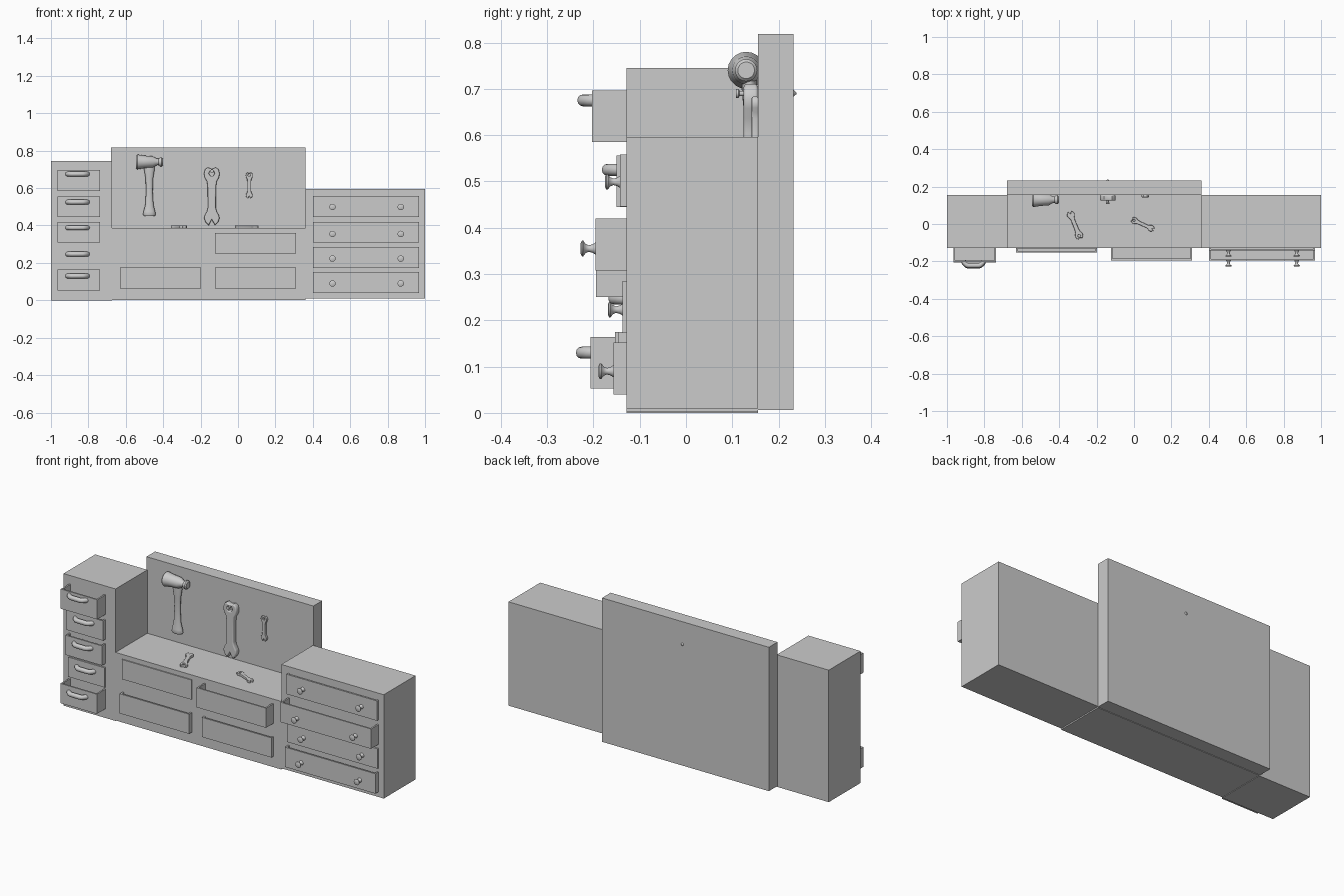
import bpy, bmesh, math
from mathutils import Matrix, Vector

if "Cube" in bpy.data.objects:
    bpy.data.objects.remove(bpy.data.objects["Cube"])


def finish(name, bm, smooth=False):
    bmesh.ops.recalc_face_normals(bm, faces=bm.faces)
    me = bpy.data.meshes.new(name)
    bm.to_mesh(me)
    bm.free()
    ob = bpy.data.objects.new(name, me)
    bpy.context.collection.objects.link(ob)
    if smooth:
        shade(ob)
    return ob


def shade(ob):
    bpy.ops.object.select_all(action='DESELECT')
    ob.select_set(True)
    bpy.context.view_layer.objects.active = ob
    bpy.ops.object.shade_smooth_by_angle(angle=math.radians(40))


def cube(x0, x1, y0, y1, z0, z1):
    bm = bmesh.new()
    bmesh.ops.create_cube(bm, size=1)
    for v in bm.verts:
        v.co = Vector((x0 + (v.co.x + .5) * (x1 - x0),
                       y0 + (v.co.y + .5) * (y1 - y0),
                       z0 + (v.co.z + .5) * (z1 - z0)))
    return bm


FACE = -0.128  # front plane of the cabinets


def drawer(name, x0, x1, z0, z1, front):
    # open-topped box whose back end hides inside the cabinet
    bm = cube(x0, x1, front, FACE + 0.03, z0, z1)
    bm.normal_update()
    top = max(bm.faces, key=lambda f: f.calc_center_median().z)
    bmesh.ops.inset_region(bm, faces=[top], thickness=0.012)
    res = bmesh.ops.extrude_face_region(bm, geom=[top])
    bmesh.ops.translate(bm, vec=(0, 0, -(z1 - z0) * 0.85),
                        verts=[g for g in res['geom'] if isinstance(g, bmesh.types.BMVert)])
    if top.is_valid:
        bm.faces.remove(top)
    finish(name, bm)


def lathe(name, profile, mat, n=20):
    # profile of (radius, height) turned around local z
    bm = bmesh.new()
    rings = [[bm.verts.new((r * math.cos(2 * math.pi * i / n), r * math.sin(2 * math.pi * i / n), h))
              for i in range(n)] for r, h in profile]
    for a, b in zip(rings, rings[1:]):
        for i in range(n):
            bm.faces.new((a[i], a[(i + 1) % n], b[(i + 1) % n], b[i]))
    bm.faces.new(rings[0])
    bm.faces.new(rings[-1])
    bm.transform(mat)
    return finish(name, bm, True)


def curve_mesh(name, cu):
    tmp = bpy.data.objects.new(name + "_curve", cu)
    bpy.context.collection.objects.link(tmp)
    dg = bpy.context.evaluated_depsgraph_get()
    me = bpy.data.meshes.new_from_object(tmp.evaluated_get(dg))
    bpy.data.objects.remove(tmp)
    ob = bpy.data.objects.new(name, me)
    bpy.context.collection.objects.link(ob)
    shade(ob)
    return ob


def spline(cu, pts, cyclic):
    sp = cu.splines.new('POLY')
    sp.points.add(len(pts) - 1)
    for p, q in zip(sp.points, pts):
        p.co = (*q, 1)
    sp.use_cyclic_u = cyclic


def pull(name, x, y, z):
    # bowed bar handle with bevelled corners
    cu = bpy.data.curves.new(name, 'CURVE')
    cu.dimensions = '3D'
    cu.bevel_depth, cu.bevel_resolution, cu.use_fill_caps = 0.013, 4, True
    half = [(0.054, 0.006), (0.050, -0.004), (0.038, -0.016), (0.028, -0.019)]
    pts = [(x - a, y + b, z) for a, b in half] + [(x + a, y + b, z) for a, b in reversed(half)]
    spline(cu, pts, False)
    curve_mesh(name, cu)


def wrench(name, length, mat):
    # flat outline: notched jaw at the bottom, ring with a hex hole at the top
    half = [(.055, 0), (.11, .06), (.133, .13), (.12, .18), (.085, .24), (.068, .31), (.072, .66),
            (.085, .76), (.125, .83), (.135, .90), (.115, .97), (.07, 1.0)]
    cu = bpy.data.curves.new(name, 'CURVE')
    cu.dimensions, cu.fill_mode = '2D', 'BOTH'
    cu.extrude, cu.bevel_depth, cu.bevel_resolution, cu.offset = 0.03, 0.02, 2, -0.02
    out = [(0, .10)] + half + [(0, .975)] + [(-a, b) for a, b in reversed(half)]
    spline(cu, [(a, b, 0) for a, b in out], True)
    spline(cu, [(.05 * math.cos(i * math.pi / 3), .90 + .05 * math.sin(i * math.pi / 3), 0)
                for i in range(6)], True)
    ob = curve_mesh(name, cu)
    ob.data.transform(mat @ Matrix.Scale(length, 4))


# cabinets, bench and tool board
finish("left_cabinet", cube(-1, -0.675, FACE, 0.155, 0, 0.745))
finish("bench", cube(-0.675, 0.36, FACE, 0.155, 0.003, 0.387))
finish("right_cabinet", cube(0.36, 1, FACE, 0.155, 0.01, 0.596))
finish("tool_board", cube(-0.68, 0.362, 0.155, 0.232, 0.006, 0.818))

# left drawers with bar pulls
for i, (z, front, hz) in enumerate([(0.053, -0.206, 0.130), (0.175, -0.136, 0.247), (0.308, -0.160, 0.388),
                                    (0.445, -0.150, 0.525), (0.585, -0.203, 0.675)]):
    drawer(f"left_drawer_{i}", -0.965, -0.737, z, z + 0.111, front)
    pull(f"left_pull_{i}", -0.858, front, hz)

# bench drawers
for i, (x, z, front) in enumerate([(-0.632, 0.064, -0.153), (-0.632, 0.250, -0.134),
                                   (-0.123, 0.064, -0.146), (-0.123, 0.250, -0.194)]):
    drawer(f"bench_drawer_{i}", x, x + 0.434, z, z + 0.111, front)

# right drawers with turned knobs
knob = [(.014, -.002), (.009, .006), (.007, .014), (.010, .021), (.017, .026), (.017, .029), (.011, .032)]
for i, (z, front, kz) in enumerate([(0.040, -0.157, 0.09), (0.173, -0.137, 0.223),
                                    (0.308, -0.196, 0.355), (0.446, -0.143, 0.499)]):
    drawer(f"right_drawer_{i}", 0.402, 0.968, z, z + 0.112, front)
    for j, x in enumerate((0.505, 0.870)):
        lathe(f"knob_{i}_{j}", knob, Matrix.Translation((x, front, kz)) @ Matrix.Rotation(math.pi / 2, 4, 'X'))

# hammer
lathe("hammer_head", [(.034, -.545), (.040, -.538), (.034, -.505), (.030, -.455), (.018, -.435),
                      (.017, -.425), (.024, -.416), (.024, -.408), (.018, -.402)],
      Matrix.Translation((0, 0.13, 0.74)) @ Matrix.Rotation(math.pi / 2, 4, 'Y'))
lathe("hammer_handle", [(.028, .450), (.034, .458), (.031, .475), (.022, .51), (.018, .58), (.020, .65),
                        (.028, .70), (.026, .74)],
      Matrix.Translation((-0.474, 0.137, 0)) @ Matrix.Diagonal((1, 0.6, 1, 1)))

# wrenches on the board
up = Matrix.Rotation(math.pi / 2, 4, 'X')
wrench("large_wrench", 0.31, Matrix.Translation((-0.14, 0.14, 0.40)) @ up)
wrench("small_wrench", 0.14, Matrix.Translation((0.06, 0.149, 0.543)) @ up)

# nail through the board
lathe("nail", [(.010, .108), (.010, .113), (.006, .116), (.005, .228), (.008, .232), (.001, .239)],
      Matrix.Translation((-0.14, 0, 0.69)) @ Matrix.Rotation(-math.pi / 2, 4, 'X'), 10)

# wrenches lying on the bench
for i, (a, b) in enumerate([((-0.345, 0.068), (-0.287, -0.078)), ((0.107, -0.03), (-0.012, 0.025))]):
    d = Vector(b) - Vector(a)
    wrench(f"bench_wrench_{i}", d.length,
           Matrix.Translation((*a, 0.393)) @ Matrix.Rotation(math.atan2(-d.x, d.y), 4, 'Z'))
